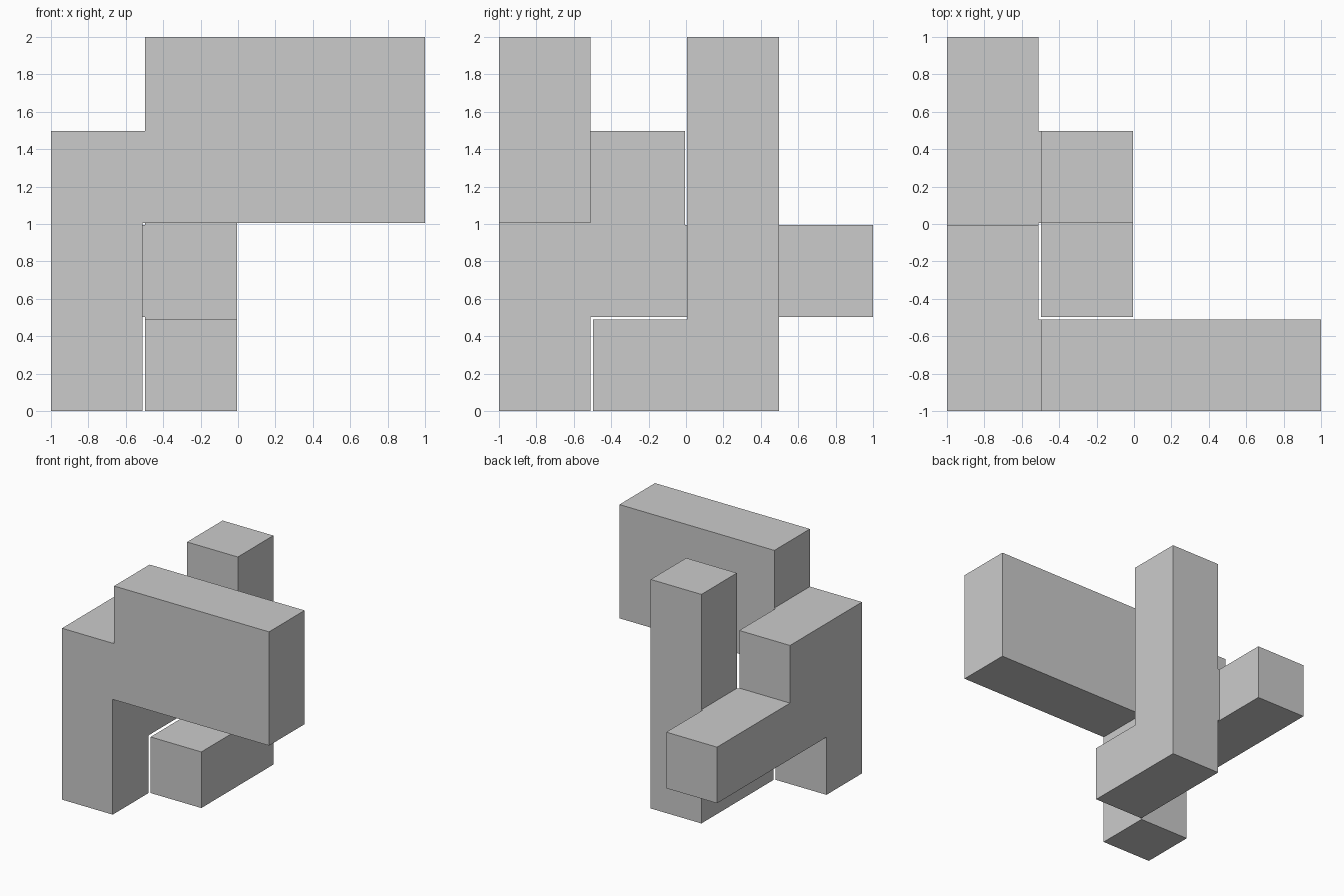
import bpy, bmesh
from itertools import product
from mathutils import Vector

if "Cube" in bpy.data.objects:
    bpy.data.objects.remove(bpy.data.objects["Cube"])

GAP = 0.0133                 # clearance between neighbouring cells
CELL = (2 + GAP) / 4         # cell pitch on a 4 x 4 x 4 lattice

# Bars as inclusive cell ranges (first cell, last cell)
BARS = [
    ((0, 0, 0), (0, 0, 2)),  # front left post
    ((1, 0, 2), (3, 0, 3)),  # front plate
    ((0, 0, 2), (1, 0, 2)),  # post to plate bridge
    ((0, 0, 1), (0, 1, 2)),  # left block
    ((0, 1, 1), (0, 3, 1)),  # rear arm
    ((1, 2, 0), (1, 2, 3)),  # tall column
    ((1, 1, 0), (1, 2, 0)),  # column foot
    ((0, 2, 1), (1, 2, 1)),  # arm to column bridge
]

# Slots alternate cell, gap, cell, gap ... so even slots are cells
def edge(i):
    return (i // 2) * CELL + (CELL - GAP if i % 2 else 0)

filled = set()
for lo, hi in BARS:
    filled |= set(product(*(range(2 * a, 2 * b + 1) for a, b in zip(lo, hi))))

# Outer skin of the filled slots
bm = bmesh.new()
verts = {}

def vert(key):
    if key not in verts:
        x, y, z = map(edge, key)
        verts[key] = bm.verts.new((x - 1, y - 1, z))
    return verts[key]

for slot in filled:
    for axis, side in product(range(3), (0, 1)):
        near = list(slot)
        near[axis] += 1 if side else -1
        if tuple(near) in filled:
            continue
        u, v = (axis + 1) % 3, (axis + 2) % 3
        ring = []
        for du, dv in ((0, 0), (1, 0), (1, 1), (0, 1)):
            key = list(slot)
            key[axis] += side
            key[u] += du
            key[v] += dv
            ring.append(vert(tuple(key)))
        bm.faces.new(ring if side else ring[::-1])

# Merge coplanar faces into clean flat sides
bmesh.ops.dissolve_limit(bm, angle_limit=0.01, verts=bm.verts[:], edges=bm.edges[:])
mesh = bpy.data.meshes.new("interlocking_bars")
bm.to_mesh(mesh)
bm.free()
bpy.context.collection.objects.link(bpy.data.objects.new("interlocking_bars", mesh))
